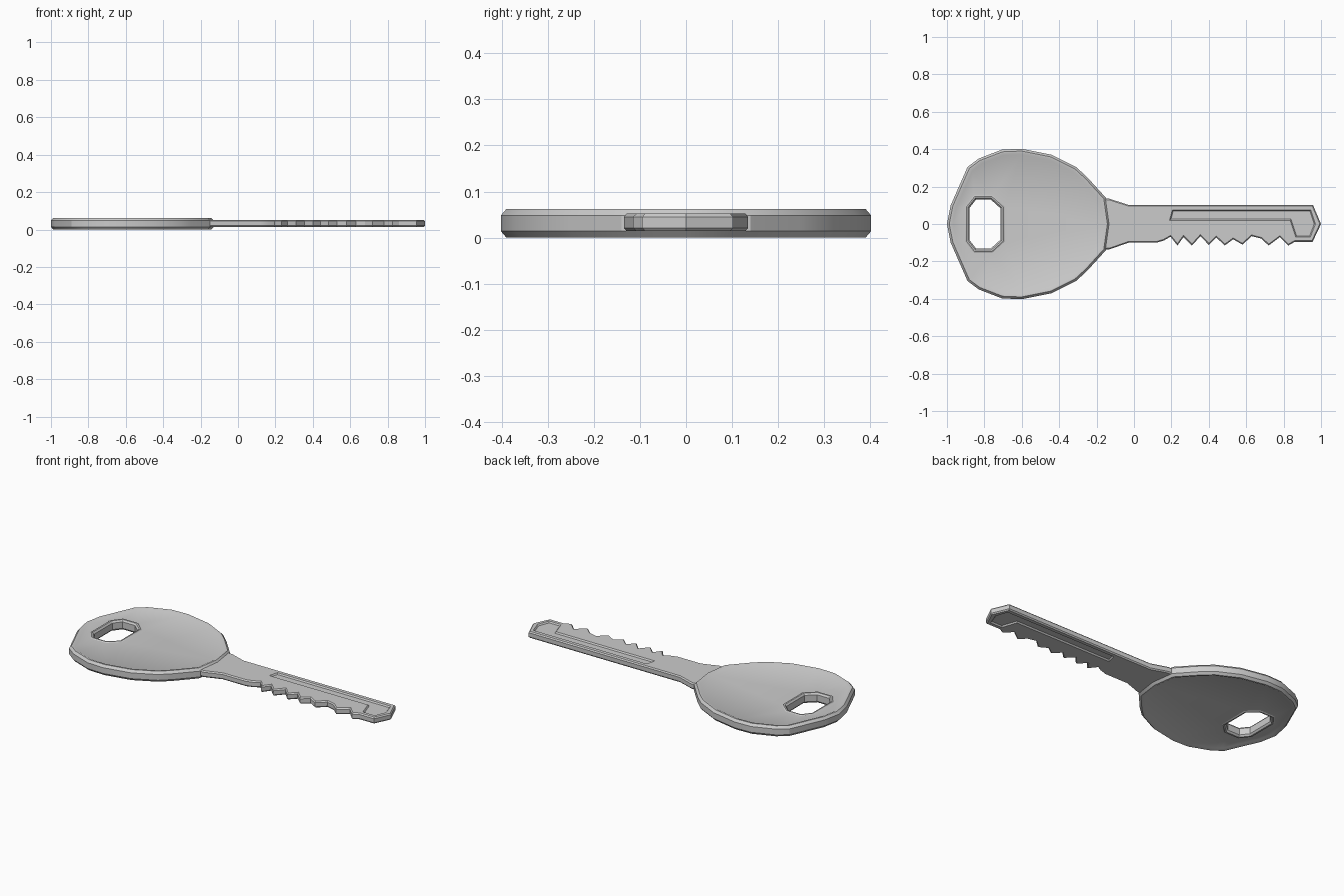
import bpy, bmesh, math
from mathutils import Vector

if "Cube" in bpy.data.objects:
    bpy.data.objects.remove(bpy.data.objects["Cube"])


def offset(pts, d):
    """Inset a counter-clockwise outline by d (negative grows it)."""
    out = []
    for i, p in enumerate(pts):
        p = Vector(p)
        a = (p - Vector(pts[i - 1])).normalized()
        b = (Vector(pts[(i + 1) % len(pts)]) - p).normalized()
        n1, n2 = Vector((-a.y, a.x)), Vector((-b.y, b.x))
        out.append(p + (n1 + n2) * d / max(0.5, 1 + n1.dot(n2)))
    return out


def shell(bm, pts, levels):
    """Loft an outline through (inset, z) levels; return first and last edge rings."""
    rings = [[bm.verts.new((p.x, p.y, z)) for p in offset(pts, d)] for d, z in levels]
    n = len(pts)
    for lo, hi in zip(rings, rings[1:]):
        for i in range(n):
            j = (i + 1) % n
            bm.faces.new((lo[i], lo[j], hi[j], hi[i]))
    return [[bm.edges.get((r[i], r[(i + 1) % n])) for i in range(n)]
            for r in (rings[0], rings[-1])]


def cap(bm, *loops):
    bmesh.ops.triangle_fill(bm, use_beauty=True, use_dissolve=False,
                            edges=[e for loop in loops for e in loop])


def finish(bm, name):
    bmesh.ops.recalc_face_normals(bm, faces=bm.faces)
    me = bpy.data.meshes.new(name)
    bm.to_mesh(me)
    bm.free()
    ob = bpy.data.objects.new(name, me)
    bpy.context.collection.objects.link(ob)
    bpy.ops.object.select_all(action='DESELECT')
    ob.select_set(True)
    bpy.context.view_layer.objects.active = ob
    bpy.ops.object.shade_smooth_by_angle(angle=math.radians(28))


def both_sides(half, mid):
    """Mirror the levels of the lower half about z = mid."""
    return half + [(d, 2 * mid - z) for d, z in reversed(half)]


# Key head: bevelled rim, slightly sunken faces, and a rimmed slot
MID = 0.031
lower = [(-0.15, -0.14), (-0.13, 0)]
half = [(-1, 0), (-0.98, -0.1), (-0.89, -0.305), (-0.83, -0.35), (-0.705, -0.398),
        (-0.6, -0.402), (-0.44, -0.37), (-0.31, -0.305), (-0.25, -0.25), (-0.15, -0.14)]
head = half + [(-0.13, 0)] + [(x, -y) for x, y in reversed(half[1:])]
slot = [(-0.88, -0.085), (-0.845, -0.13), (-0.765, -0.13), (-0.715, -0.085)]
slot += [(x, -y) for x, y in reversed(slot)]
bm = bmesh.new()
outer = shell(bm, head, both_sides([(0.032, 0.005), (0.022, 0.0), (0.012, 0.0), (0, 0.014)], MID))
inner = shell(bm, slot, both_sides([(-0.022, 0.005), (-0.016, 0.001), (-0.008, 0.002), (0, 0.012)], MID))
for o, i in zip(outer, inner):
    cap(bm, o, i)
finish(bm, "key_head")

# Key blade: neck, cut teeth, pointed tip, and a hooked groove on both faces
teeth = [(0.16, -0.088), (0.195, -0.068), (0.232, -0.115), (0.265, -0.07), (0.31, -0.115),
         (0.355, -0.065), (0.40, -0.112), (0.44, -0.072), (0.485, -0.115), (0.53, -0.082),
         (0.58, -0.11), (0.63, -0.065), (0.68, -0.078), (0.72, -0.115), (0.78, -0.07),
         (0.825, -0.115), (0.86, -0.095)]
blade = ([(-0.2, -0.135), (-0.13, -0.135), (-0.03, -0.1), (0.12, -0.1)] + teeth +
         [(0.955, -0.095), (1, 0), (0.957, 0.102), (-0.03, 0.102), (-0.13, 0.135), (-0.2, 0.135)])
groove = [(0.19, 0.02), (0.835, 0.02), (0.865, -0.07), (0.943, -0.07), (0.97, 0.0),
          (0.945, 0.075), (0.205, 0.075)]
Z0, DEPTH = 0.014, 0.008
bm = bmesh.new()
faces = shell(bm, blade, both_sides([(0.006, Z0), (0, Z0 + 0.007)], 0.033))
for z, s, rim in ((Z0, 1, faces[0]), (0.066 - Z0, -1, faces[1])):
    edge, floor = shell(bm, groove, [(0, z), (0.006, z + s * DEPTH)])
    cap(bm, rim, edge)
    cap(bm, floor)
finish(bm, "key_blade")
